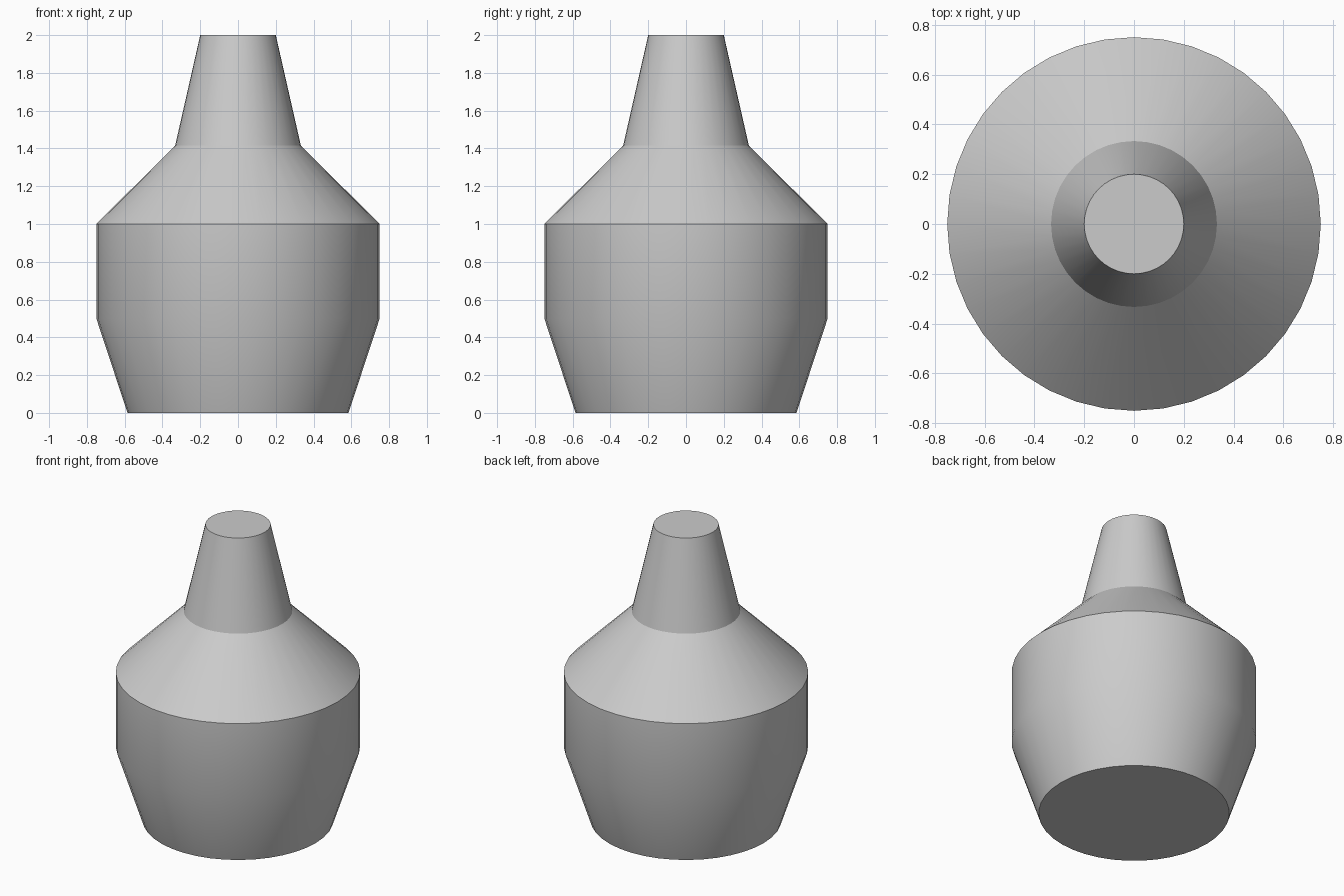
import bpy
import bmesh
from math import radians
from mathutils import Vector, Matrix

cube = bpy.data.objects.get("Cube")
if cube:
    bpy.data.objects.remove(cube, do_unlink=True)

SIDES = 40

# Plain grey material
grey = bpy.data.materials.new("light_grey")
grey.use_nodes = True
colour = (0.6, 0.6, 0.6, 1.0)
grey.diffuse_color = colour
grey.node_tree.nodes["Principled BSDF"].inputs["Base Color"].default_value = colour

# Radius and height: base, belly, shoulder edge, neck foot, flat top
profile = [(0.585, 0), (0.75, 0.5), (0.75, 1.0), (0.333, 1.415), (0.2, 2.0)]

# Turn the profile into rings, join them and cap both ends
bm = bmesh.new()
rings = []
for radius, height in profile:
    rings.append([bm.verts.new(Matrix.Rotation(radians(360 * i / SIDES), 3, "Z")
                               @ Vector((radius, 0, height))) for i in range(SIDES)])
for low, high in zip(rings, rings[1:]):
    for i in range(SIDES):
        j = (i + 1) % SIDES
        bm.faces.new((low[i], low[j], high[j], high[i]))
bm.faces.new(rings[0][::-1])
bm.faces.new(rings[-1])

mesh = bpy.data.meshes.new("bottle_body")
bm.to_mesh(mesh)
bm.free()
mesh.materials.append(grey)
body = bpy.data.objects.new("bottle_body", mesh)
bpy.context.collection.objects.link(body)

# Smooth round walls with crisp shoulder, neck and end edges
bpy.ops.object.select_all(action="DESELECT")
body.select_set(True)
bpy.context.view_layer.objects.active = body
bpy.ops.object.shade_smooth_by_angle(angle=radians(30))
